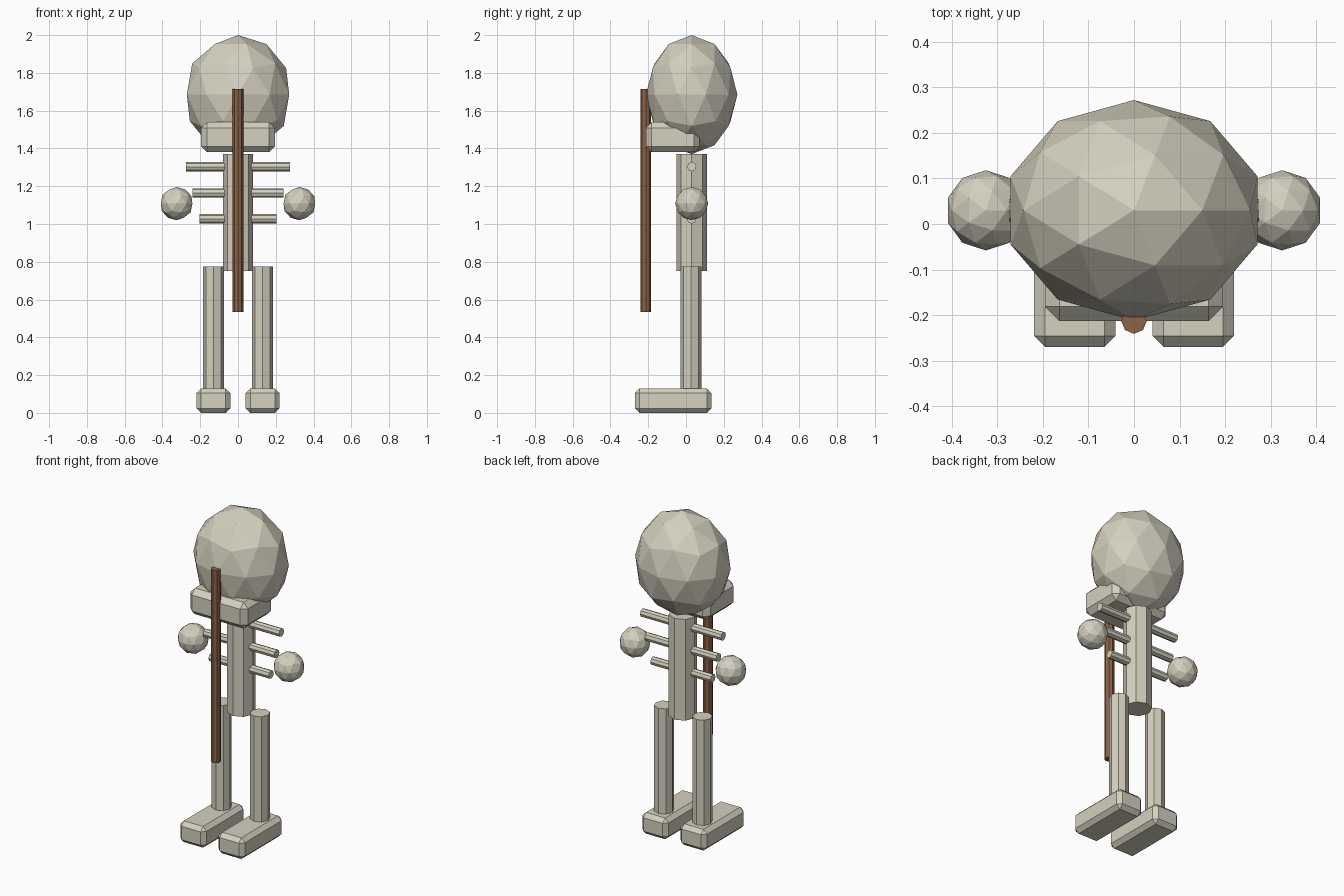
import bpy
import math

if "Cube" in bpy.data.objects:
    bpy.data.objects.remove(bpy.data.objects["Cube"])

AXIS_Y = 0.03  # depth of the body axis


def material(name, rgb):
    mat = bpy.data.materials.new(name)
    mat.diffuse_color = (*rgb, 1.0)
    mat.use_nodes = True
    mat.node_tree.nodes["Principled BSDF"].inputs["Base Color"].default_value = mat.diffuse_color
    return mat


BONE = material("bone", (0.66, 0.63, 0.52))
WOOD = material("brown wood", (0.26, 0.125, 0.06))


def finish(name, mat):
    obj = bpy.context.object
    obj.name = name
    obj.data.materials.append(mat)
    return obj


def ball(name, centre, radii):
    bpy.ops.mesh.primitive_ico_sphere_add(subdivisions=2, radius=1, location=centre)
    obj = finish(name, BONE)
    obj.scale = radii
    return obj


def rod(name, centre, radius, length, mat=BONE, rotation=(0, 0, 0)):
    bpy.ops.mesh.primitive_cylinder_add(vertices=8, radius=radius, depth=length,
                                        location=centre, rotation=rotation)
    return finish(name, mat)


def block(name, centre, size, bevel):
    bpy.ops.mesh.primitive_cube_add(size=1, location=centre)
    obj = finish(name, BONE)
    obj.scale = size
    bpy.ops.object.transform_apply(location=False, rotation=False, scale=True)
    mod = obj.modifiers.new("chamfer", "BEVEL")
    mod.width = bevel
    mod.segments = 1
    return obj


# Skull and jaw
ball("skull", (0, AXIS_Y, 1.685), (0.285, 0.242, 0.315))
block("jaw", (0, -0.07, 1.46), (0.39, 0.285, 0.16), 0.031)

# Spine and ribs
rod("spine", (0, AXIS_Y, 1.06), 0.08, 0.62)
for i, (z, half) in enumerate([(1.303, 0.274), (1.164, 0.242), (1.027, 0.204)]):
    rod(f"rib_{i + 1}", (0, AXIS_Y, z), 0.025, half * 2,
        rotation=(0, math.pi / 2, 0))

# Hands, legs and feet
for side, s in (("left", -1), ("right", 1)):
    ball(f"{side}_hand", (s * 0.325, AXIS_Y, 1.108), (0.088,) * 3)
    rod(f"{side}_leg", (s * 0.13, AXIS_Y - 0.003, 0.445), 0.056, 0.66)
    block(f"{side}_foot", (s * 0.13, -0.068, 0.065), (0.178, 0.404, 0.13), 0.024)

# Staff held upright in front
rod("staff", (0, -0.213, 1.125), 0.028, 1.18, WOOD)
